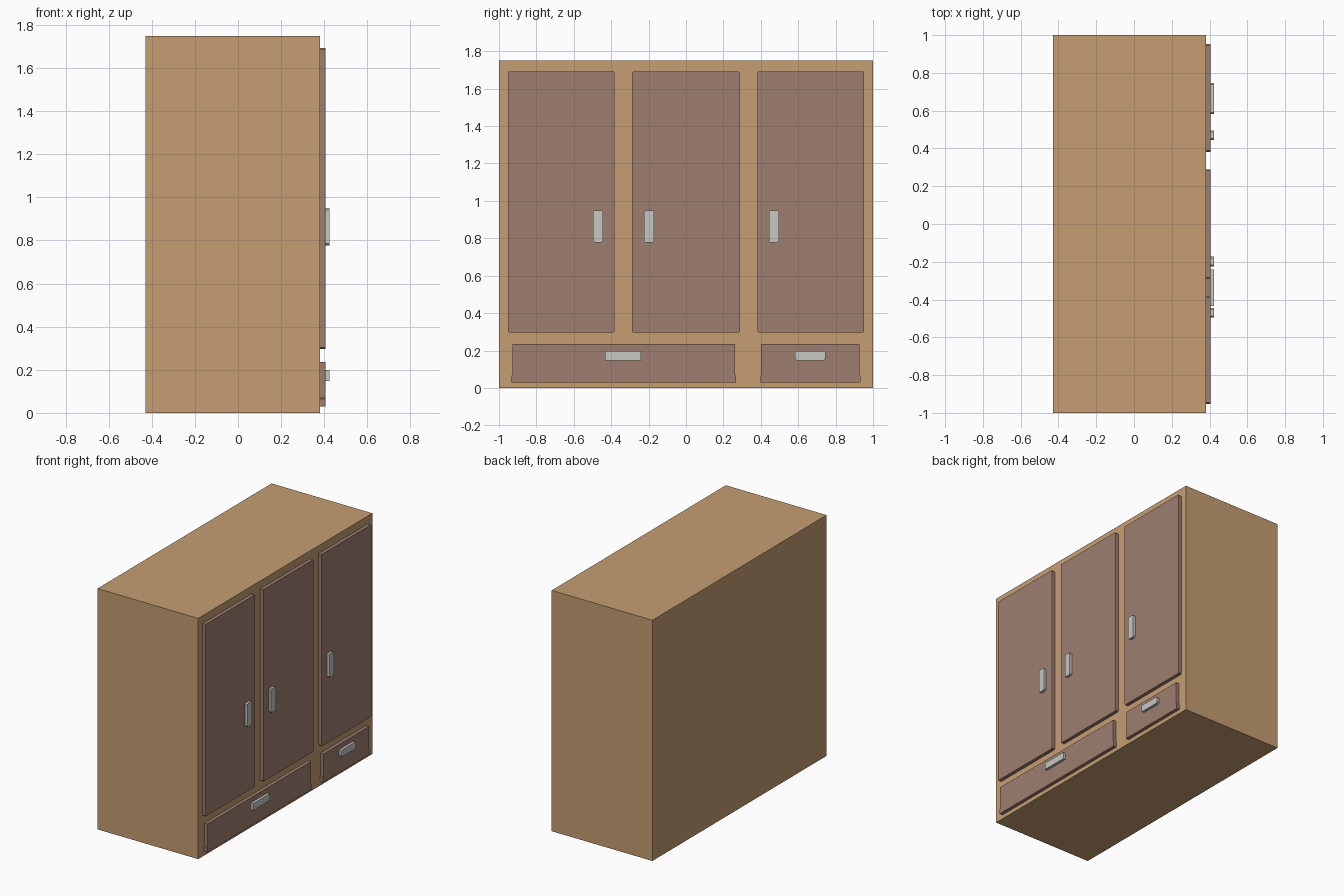
import bpy, bmesh

if "Cube" in bpy.data.objects:
    bpy.data.objects.remove(bpy.data.objects["Cube"])

def material(name, rgb):
    m = bpy.data.materials.new(name)
    m.diffuse_color = (*rgb, 1)
    m.use_nodes = True
    m.node_tree.nodes["Principled BSDF"].inputs["Base Color"].default_value = m.diffuse_color
    return m

wood = material("light_wood", (0.558, 0.337, 0.171))
panel = material("brown_panel", (0.342, 0.209, 0.162))
metal = material("pale_metal", (0.57, 0.57, 0.55))

def slab(name, outline, x0, x1, mat):
    """Extrude a (y, z) outline along x from x0 to x1."""
    bm = bmesh.new()
    face = bm.faces.new([bm.verts.new((x0, y, z)) for y, z in outline])
    ext = bmesh.ops.extrude_face_region(bm, geom=[face])
    verts = [v for v in ext["geom"] if isinstance(v, bmesh.types.BMVert)]
    bmesh.ops.translate(bm, verts=verts, vec=(x1 - x0, 0, 0))
    bmesh.ops.recalc_face_normals(bm, faces=bm.faces[:])
    mesh = bpy.data.meshes.new(name)
    bm.to_mesh(mesh)
    bm.free()
    mesh.materials.append(mat)
    ob = bpy.data.objects.new(name, mesh)
    bpy.context.collection.objects.link(ob)
    return ob

def rect(y0, y1, z0, z1, c=0.0):
    """Rectangle outline, with corners cut by c."""
    if not c:
        return [(y0, z0), (y1, z0), (y1, z1), (y0, z1)]
    return [(y0 + c, z0), (y1 - c, z0), (y1, z0 + c), (y1, z1 - c),
            (y1 - c, z1), (y0 + c, z1), (y0, z1 - c), (y0, z0 + c)]

# Cabinet body
slab("cabinet_body", rect(-1, 1, 0, 1.75), -0.43, 0.38, wood)

# Doors with upright handles
doors = [(-0.952, -0.382, -0.47), (-0.288, 0.288, -0.198), (0.382, 0.952, 0.47)]
for i, (y0, y1, h) in enumerate(doors, 1):
    slab(f"door_{i}", rect(y0, y1, 0.297, 1.693, 0.006), 0.375, 0.405, panel)
    slab(f"door_handle_{i}", rect(h - 0.026, h + 0.026, 0.777, 0.95, 0.008), 0.4, 0.424, metal)

# Drawers, slightly wider at the foot, with level handles
drawers = [(-0.928, 0.262, -0.433, -0.24, 0), (0.402, 0.927, 0.583, 0.747, 0.008)]
for i, (y0, y1, h0, h1, c) in enumerate(drawers, 1):
    outline = [(y0 - 0.005, 0.03), (y1 + 0.005, 0.03), (y1 + 0.005, 0.065), (y1, 0.07),
               (y1, 0.235), (y0, 0.235), (y0, 0.07), (y0 - 0.005, 0.065)]
    slab(f"drawer_{i}", outline, 0.375, 0.405, panel)
    slab(f"drawer_handle_{i}", rect(h0, h1, 0.148, 0.198, c), 0.4, 0.424, metal)
